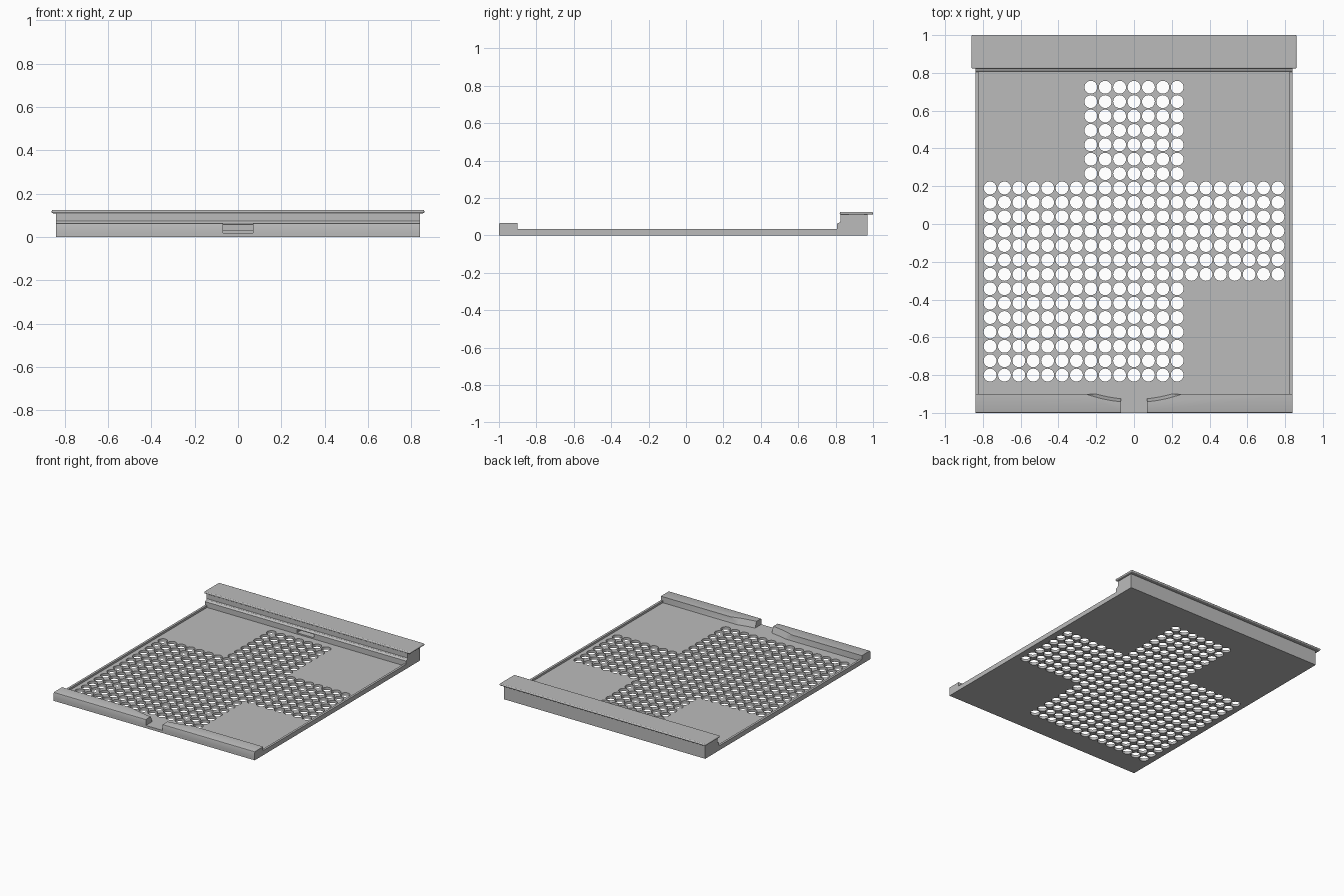
import bpy, bmesh, math

old = bpy.data.objects.get("Cube")
if old:
    bpy.data.objects.remove(old, do_unlink=True)

grey = bpy.data.materials.new("plain grey")
grey.use_nodes = True
colour = (0.5, 0.5, 0.5, 1)
grey.diffuse_color = colour
grey.node_tree.nodes["Principled BSDF"].inputs["Base Color"].default_value = colour

HALF = 0.84      # half width of the tray
FLOOR = 0.02     # floor thickness
GAP = 0.07       # half width of the finger notch
PITCH = 0.0762   # hole spacing


def finish(name, bm):
    bmesh.ops.recalc_face_normals(bm, faces=bm.faces)
    mesh = bpy.data.meshes.new(name)
    bm.to_mesh(mesh)
    bm.free()
    mesh.materials.append(grey)
    obj = bpy.data.objects.new(name, mesh)
    bpy.context.collection.objects.link(obj)
    return obj


def extrude_x(name, profile, x0, x1):
    """Extrude a (y, z) profile from x0 to x1."""
    bm = bmesh.new()
    face = bm.faces.new([bm.verts.new((x0, y, z)) for y, z in profile])
    ext = bmesh.ops.extrude_face_region(bm, geom=[face])
    verts = [v for v in ext["geom"] if isinstance(v, bmesh.types.BMVert)]
    bmesh.ops.translate(bm, verts=verts, vec=(x1 - x0, 0, 0))
    return finish(name, bm)


def box(name, x0, x1, y0, y1, z0, z1):
    return extrude_x(name, [(y0, z0), (y1, z0), (y1, z1), (y0, z1)], x0, x1)


def add_cone(bm, x, y, z0, z1, r0, r1, segments):
    made = bmesh.ops.create_cone(bm, cap_ends=True, segments=segments,
                                 radius1=r0, radius2=r1, depth=z1 - z0)
    bmesh.ops.translate(bm, verts=made["verts"], vec=(x, y, (z0 + z1) / 2))


def combine(target, other, operation):
    bpy.ops.object.select_all(action="DESELECT")
    bpy.context.view_layer.objects.active = target
    target.select_set(True)
    mod = target.modifiers.new(operation.lower(), "BOOLEAN")
    mod.operation = operation
    mod.solver = "EXACT" if operation == "UNION" else "MANIFOLD"
    mod.object = other
    bpy.ops.object.modifier_apply(modifier=mod.name)
    bpy.data.objects.remove(other, do_unlink=True)


def smooth(obj):
    bpy.ops.object.select_all(action="DESELECT")
    bpy.context.view_layer.objects.active = obj
    obj.select_set(True)
    bpy.ops.object.shade_smooth_by_angle(angle=math.radians(30))


# Floor with raised side rails
tray = box("perforated_tray", -HALF, HALF, -1, 0.97, 0, FLOOR)
for side in (-1, 1):
    x0, x1 = sorted((side * (HALF - 0.017), side * HALF))
    combine(tray, box("side_rail", x0, x1, -0.95, 0.9, 0, 0.035), "UNION")

# Front lip with softened outer edge, split by the finger notch
lip_profile = [(-1, 0), (-0.9, 0), (-0.9, 0.065), (-0.993, 0.065),
               (-0.998, 0.063), (-1, 0.058)]
for side in (-1, 1):
    x0, x1 = sorted((side * GAP, side * HALF))
    lip = extrude_x("front_lip", lip_profile, x0, x1)
    scoop = bmesh.new()
    add_cone(scoop, 0, -0.195, FLOOR, 0.075, 0.733, 0.753, 160)
    combine(lip, finish("scoop_cutter", scoop), "DIFFERENCE")
    combine(tray, lip, "UNION")

# Stepped back wall
wall_profile = [(0.806, 0), (0.97, 0), (0.97, 0.112), (0.826, 0.112),
                (0.826, 0.075), (0.821, 0.068), (0.812, 0.065), (0.806, 0.06)]
combine(tray, extrude_x("back_wall", wall_profile, -HALF, HALF), "UNION")

# Latch slot in the back wall
combine(tray, box("slot_cutter", -GAP, GAP, 0.78, 0.87, 0.03, 0.055), "DIFFERENCE")

# Round holes in seven-by-seven blocks: upper middle, full band, lower left
holes = bmesh.new()
for row in range(21):
    first, last = ((-10, 3), (-10, 10), (-3, 3))[row // 7]
    for col in range(first, last + 1):
        add_cone(holes, col * PITCH, -0.8 + row * PITCH, -0.05, 0.05, 0.034, 0.034, 28)
combine(tray, finish("hole_cutter", holes), "DIFFERENCE")
smooth(tray)

# Overhanging cap along the back wall
cap = box("back_cap", -0.86, 0.86, 0.822, 1.0, 0.11, 0.125)
bevel = cap.modifiers.new("rounded edge", "BEVEL")
bevel.width = 0.006
bevel.segments = 3
smooth(cap)
